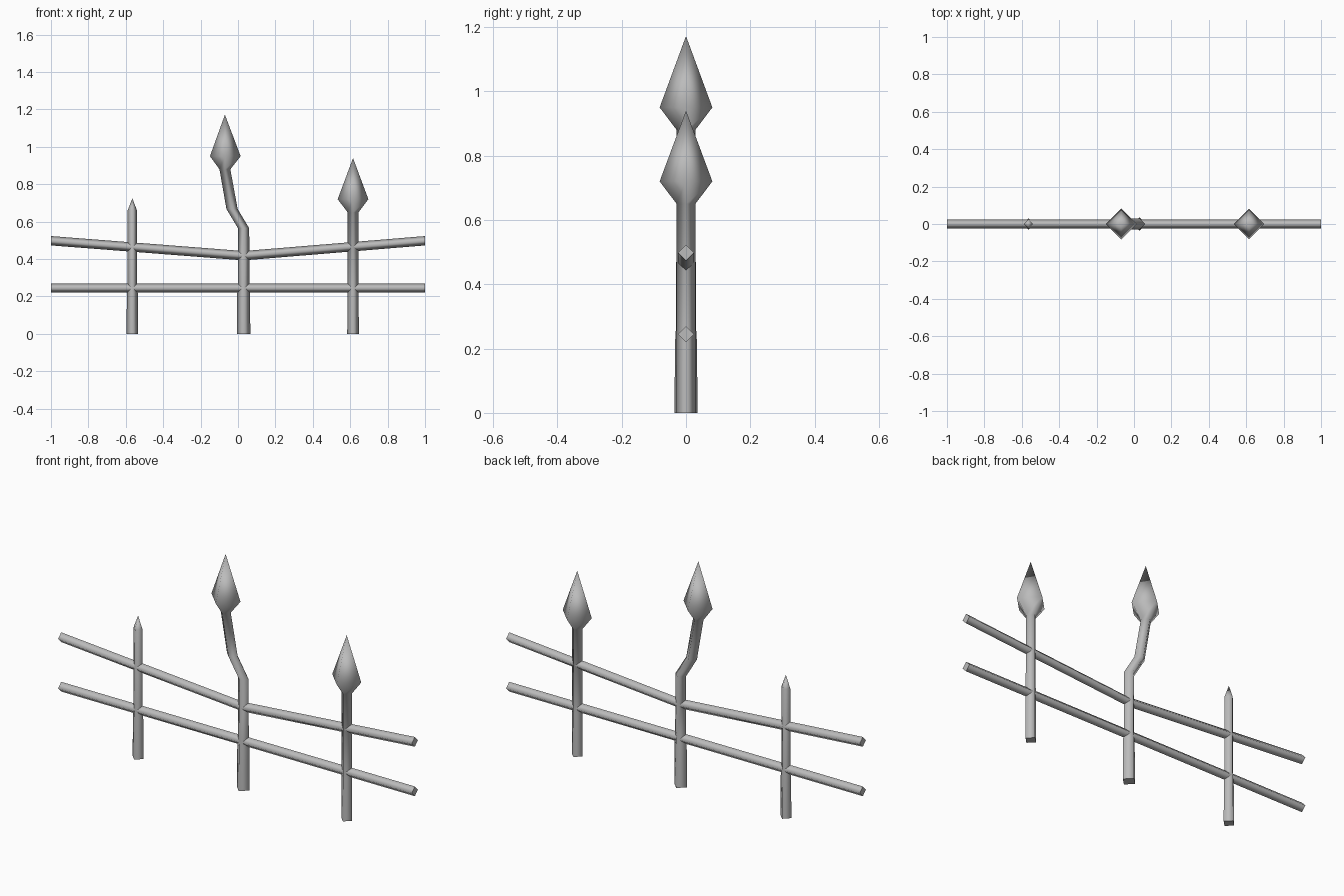
import bpy, bmesh
from mathutils import Vector

default = bpy.data.objects.get("Cube")
if default:
    bpy.data.objects.remove(default, do_unlink=True)

iron = bpy.data.materials.new("grey iron")
iron.use_nodes = True
iron.diffuse_color = (0.5, 0.5, 0.5, 1)
iron.node_tree.nodes["Principled BSDF"].inputs["Base Color"].default_value = (0.5, 0.5, 0.5, 1)


def diamond_bar(name, rings, across, tip=None):
    """Loft diamond sections (x, z, radius) along a path, ending in a cap or a tip."""
    bm = bmesh.new()
    loops = []
    for x, z, r in rings:
        c = Vector((x, 0, z))
        side, depth = across * r, Vector((0, r, 0))
        loops.append([bm.verts.new(c + o) for o in (side, depth, -side, -depth)])
    for a, b in zip(loops, loops[1:]):
        for i in range(4):
            j = (i + 1) % 4
            bm.faces.new((a[i], a[j], b[j], b[i])).smooth = True
    bm.faces.new(loops[0])
    if tip:
        top = bm.verts.new((tip[0], 0, tip[1]))
        for i in range(4):
            bm.faces.new((loops[-1][i], loops[-1][(i + 1) % 4], top)).smooth = True
    else:
        bm.faces.new(loops[-1])
    bmesh.ops.recalc_face_normals(bm, faces=bm.faces[:])
    mesh = bpy.data.meshes.new(name)
    bm.to_mesh(mesh)
    bm.free()
    mesh.materials.append(iron)
    obj = bpy.data.objects.new(name, mesh)
    bpy.context.collection.objects.link(obj)


X, Z = Vector((1, 0, 0)), Vector((0, 0, 1))

# Rails: a straight lower one and a sagging upper one
diamond_bar("lower_rail", [(-1, 0.245, 0.025), (1, 0.245, 0.025)], Z)
diamond_bar("upper_rail", [(-1, 0.498, 0.025), (0.03, 0.418, 0.025), (1, 0.498, 0.025)], Z)

# Short pointed post
x = -0.565
diamond_bar("short_post", [(x, 0, 0.031), (x, 0.22, 0.029), (x, 0.27, 0.026),
                           (x, 0.66, 0.025)], X, (x, 0.725))

# Straight post with spearhead
x = 0.615
diamond_bar("spear_post", [(x, 0, 0.031), (x, 0.22, 0.03), (x, 0.65, 0.029),
                           (x, 0.72, 0.082)], X, (x, 0.94))

# Bent post with spearhead
diamond_bar("bent_post", [(0.03, 0, 0.036), (0.03, 0.22, 0.034), (0.03, 0.27, 0.031),
                          (0.03, 0.565, 0.03), (-0.032, 0.668, 0.03),
                          (-0.07, 0.88, 0.029), (-0.068, 0.95, 0.082)], X, (-0.07, 1.172))
